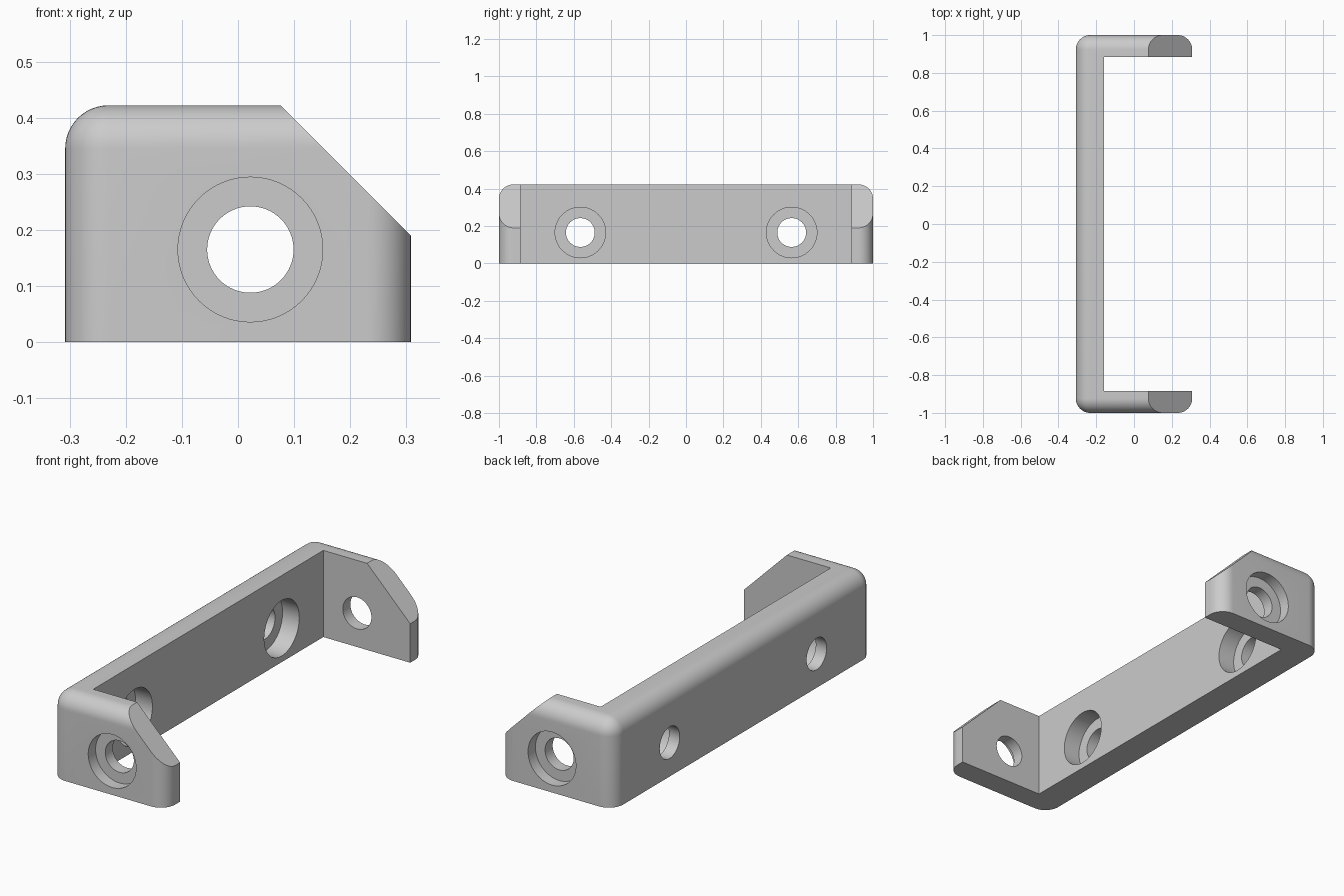
import bpy, bmesh
from math import pi
from mathutils import Matrix, Vector

HX, HY, H = 0.308, 1.0, 0.422      # half depth, half length, height
RADIUS = 0.077                     # outer rounding and bolt hole radius
BACK_X, END_Y = -0.16, 0.885       # inner faces of the walls
FLOOR = 0.058                      # material left under each counterbore
HOLE_Z = 0.165

cube = bpy.data.objects.get("Cube")
if cube:
    bpy.data.objects.remove(cube, do_unlink=True)

grey = bpy.data.materials.new("light grey")
grey.use_nodes = True
colour = (0.6, 0.6, 0.6, 1)
grey.diffuse_color = colour
grey.node_tree.nodes["Principled BSDF"].inputs["Base Color"].default_value = colour


def make_object(name, bm):
    mesh = bpy.data.meshes.new(name)
    bm.to_mesh(mesh)
    bm.free()
    mesh.materials.append(grey)
    obj = bpy.data.objects.new(name, mesh)
    bpy.context.collection.objects.link(obj)
    return obj


def box(lo, hi):
    lo, hi = Vector(lo), Vector(hi)
    bm = bmesh.new()
    bmesh.ops.create_cube(bm, size=1, matrix=Matrix.Translation((lo + hi) / 2)
                          @ Matrix.Diagonal((*(hi - lo), 1)))
    return bm


def cylinder(start, end, radius):
    start, end = Vector(start), Vector(end)
    axis = end - start
    turn = Vector((0, 0, 1)).rotation_difference(axis).to_matrix().to_4x4()
    bm = bmesh.new()
    bmesh.ops.create_cone(bm, cap_ends=True, segments=64, radius1=radius,
                          radius2=radius, depth=axis.length,
                          matrix=Matrix.Translation((start + end) / 2) @ turn)
    return bm


def cut(target, bm):
    cutter = make_object("cutter", bm)
    cutter.hide_render = True
    mod = target.modifiers.new("cut", 'BOOLEAN')
    mod.operation, mod.solver, mod.object = 'DIFFERENCE', 'EXACT', cutter
    bpy.context.view_layer.objects.active = target
    bpy.ops.object.modifier_apply(modifier=mod.name)
    bpy.data.objects.remove(cutter, do_unlink=True)


# Rounded outer block, square only along the bottom
bm = box((-HX, -HY, 0), (HX, HY, H))
edges = [e for e in bm.edges if any(v.co.z > H / 2 for v in e.verts)]
bmesh.ops.bevel(bm, geom=edges, offset=RADIUS, segments=12, profile=0.5,
                affect='EDGES')

# Sloping cut on the open side
bmesh.ops.bisect_plane(bm, geom=bm.verts[:] + bm.edges[:] + bm.faces[:],
                       plane_co=(HX, 0, 0.19), plane_no=(1, 0, 1),
                       clear_outer=True)
bmesh.ops.holes_fill(bm, edges=[e for e in bm.edges if e.is_boundary])
bmesh.ops.recalc_face_normals(bm, faces=bm.faces[:])
bracket = make_object("mounting_bracket", bm)

# Hollow between the end walls
cut(bracket, box((BACK_X, -END_Y, -1), (1, END_Y, 1)))

for side in (-1, 1):
    # End wall hole, counterbored from outside
    x = 0.022
    cut(bracket, cylinder((x, side * 0.8, HOLE_Z), (x, side * 1.1, HOLE_Z), RADIUS))
    cut(bracket, cylinder((x, side * (END_Y + FLOOR), HOLE_Z),
                          (x, side * 1.1, HOLE_Z), 0.129))
    # Back wall hole, counterbored from inside
    y = side * 0.565
    cut(bracket, cylinder((-0.4, y, HOLE_Z), (0, y, HOLE_Z), RADIUS))
    cut(bracket, cylinder((FLOOR - HX, y, HOLE_Z), (0, y, HOLE_Z), 0.135))

# Smooth roundings with crisp edges
bpy.ops.object.select_all(action='DESELECT')
bracket.select_set(True)
bpy.context.view_layer.objects.active = bracket
bpy.ops.object.shade_smooth_by_angle(angle=pi / 6)
